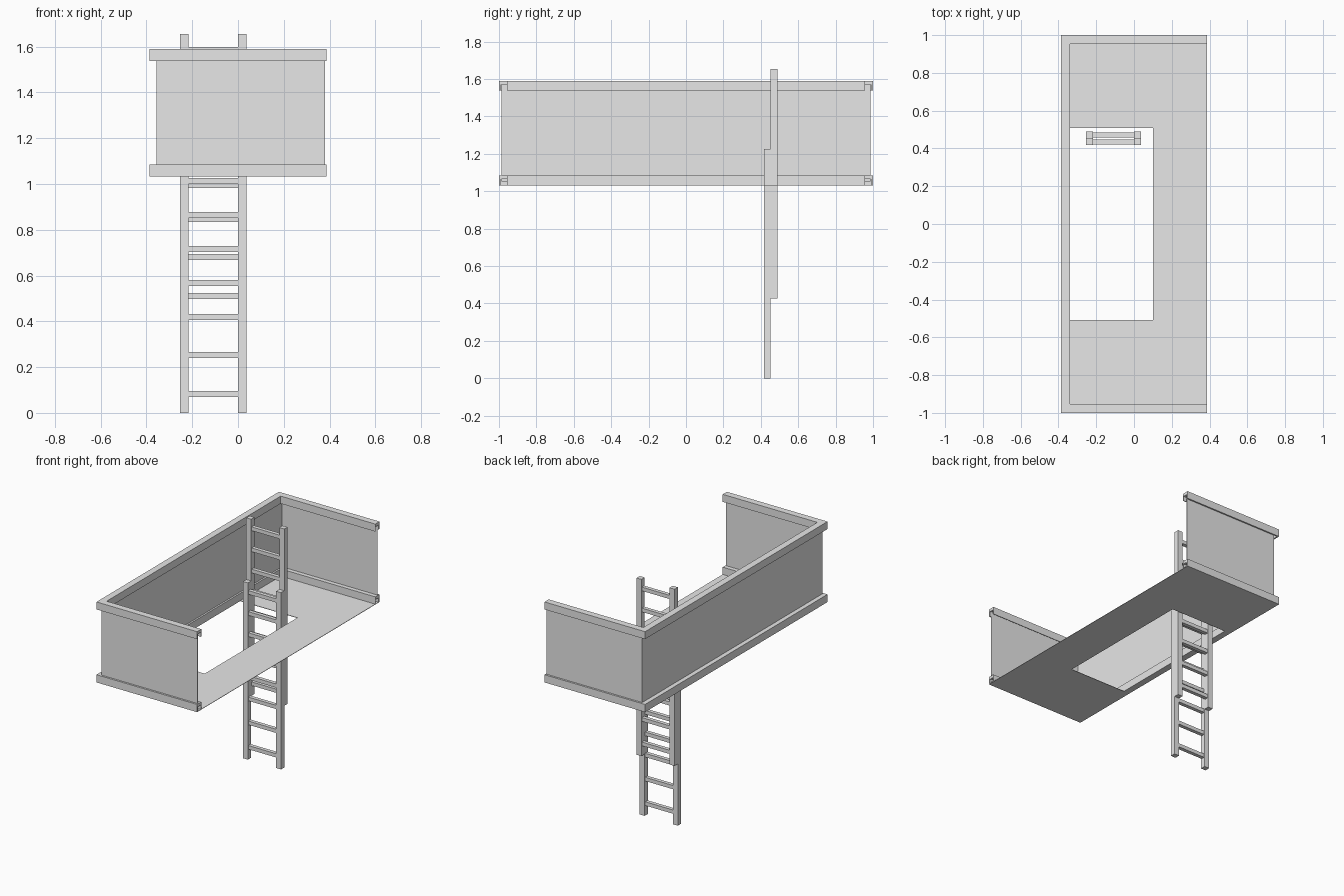
import bpy
import bmesh

cube = bpy.data.objects.get("Cube")
if cube:
    bpy.data.objects.remove(cube, do_unlink=True)

grey = bpy.data.materials.new("light_grey")
grey.use_nodes = True
grey.diffuse_color = (0.8, 0.8, 0.8, 1)
grey.node_tree.nodes["Principled BSDF"].inputs["Base Color"].default_value = (0.8, 0.8, 0.8, 1)

HALF_X, HALF_Y = 0.386, 1.0
FLOOR_Z, TOP_Z = 1.033, 1.59
RAIL_W, RAIL_H = 0.046, 0.052


def finish(bm, name):
    bmesh.ops.recalc_face_normals(bm, faces=bm.faces)
    mesh = bpy.data.meshes.new(name)
    bm.to_mesh(mesh)
    bm.free()
    mesh.materials.append(grey)
    obj = bpy.data.objects.new(name, mesh)
    bpy.context.collection.objects.link(obj)
    return obj


def add_box(bm, x, y, z):
    """Box between (low, high) pairs on each axis."""
    verts = bmesh.ops.create_cube(bm, size=1)["verts"]
    for v in verts:
        v.co = [lo + (c + 0.5) * (hi - lo) for c, (lo, hi) in zip(v.co, (x, y, z))]


def sweep_u(name, profile, end_x):
    """Sweep (x inset, y inset, z) points round three sides with mitred corners."""
    bm = bmesh.new()
    rings = []
    for sx, sy in ((1, -1), (-1, -1), (-1, 1), (1, 1)):
        rings.append([bm.verts.new((end_x if sx > 0 else dx - HALF_X,
                                    sy * (HALF_Y - dy), z)) for dx, dy, z in profile])
    n = len(profile)
    for a, b in zip(rings, rings[1:]):
        for i in range(n):
            j = (i + 1) % n
            bm.faces.new((a[i], a[j], b[j], b[i]))
    bm.faces.new(rings[0])
    bm.faces.new(rings[-1])
    return finish(bm, name)


def channel_rail(name, z):
    """Hollow capping rail, open underneath and at its ends."""
    top, under = z + RAIL_H, z + RAIL_H - 0.02
    outer, inner = 0.01, RAIL_W - 0.004
    points = [(0, z), (0, top), (RAIL_W, top), (RAIL_W, z),
              (inner, z), (inner, under), (outer, under), (outer, z)]
    sweep_u(name, [(d, d, h) for d, h in points], HALF_X)


# Guard rails and thin wall panels on three sides
channel_rail("top_rail", TOP_Z - RAIL_H)
channel_rail("bottom_rail", FLOOR_Z)
low, high, thick = FLOOR_Z + 0.02, TOP_Z - 0.02, 0.003
sweep_u("wall_panels", [(0.031, 0.013, low), (0.031, 0.013, high),
                        (0.031 + thick, 0.013 + thick, high),
                        (0.031 + thick, 0.013 + thick, low)], 0.381)

# Floor sheet with the ladder opening
bm = bmesh.new()
xs = (-HALF_X, RAIL_W - HALF_X, 0.1, HALF_X)
ys = (-HALF_Y, -0.508, 0.508, HALF_Y)
grid = [[bm.verts.new((x, y, FLOOR_Z)) for y in ys] for x in xs]
for i in range(3):
    for j in range(3):
        if (i, j) != (1, 1):
            bm.faces.new((grid[i][j], grid[i + 1][j], grid[i + 1][j + 1], grid[i][j + 1]))
floor = finish(bm, "floor")
solid = floor.modifiers.new("thickness", "SOLIDIFY")
solid.thickness = 0.003
solid.offset = 0

# Two overlapping ladder sections
RUNGS = (0.083, 0.253, 0.419, 0.567, 0.716, 0.865, 1.012, 1.158)


def ladder(name, y, z):
    bm = bmesh.new()
    for x in (-0.254, 0.0):
        add_box(bm, (x, x + 0.038), (y, y + 0.036), (z, z + 1.226))
    for h in RUNGS:
        add_box(bm, (-0.217, 0.001), (y + 0.005, y + 0.031), (z + h - 0.013, z + h + 0.013))
    finish(bm, name)


ladder("lower_ladder", 0.417, 0.0)
ladder("upper_ladder", 0.453, 0.428)
